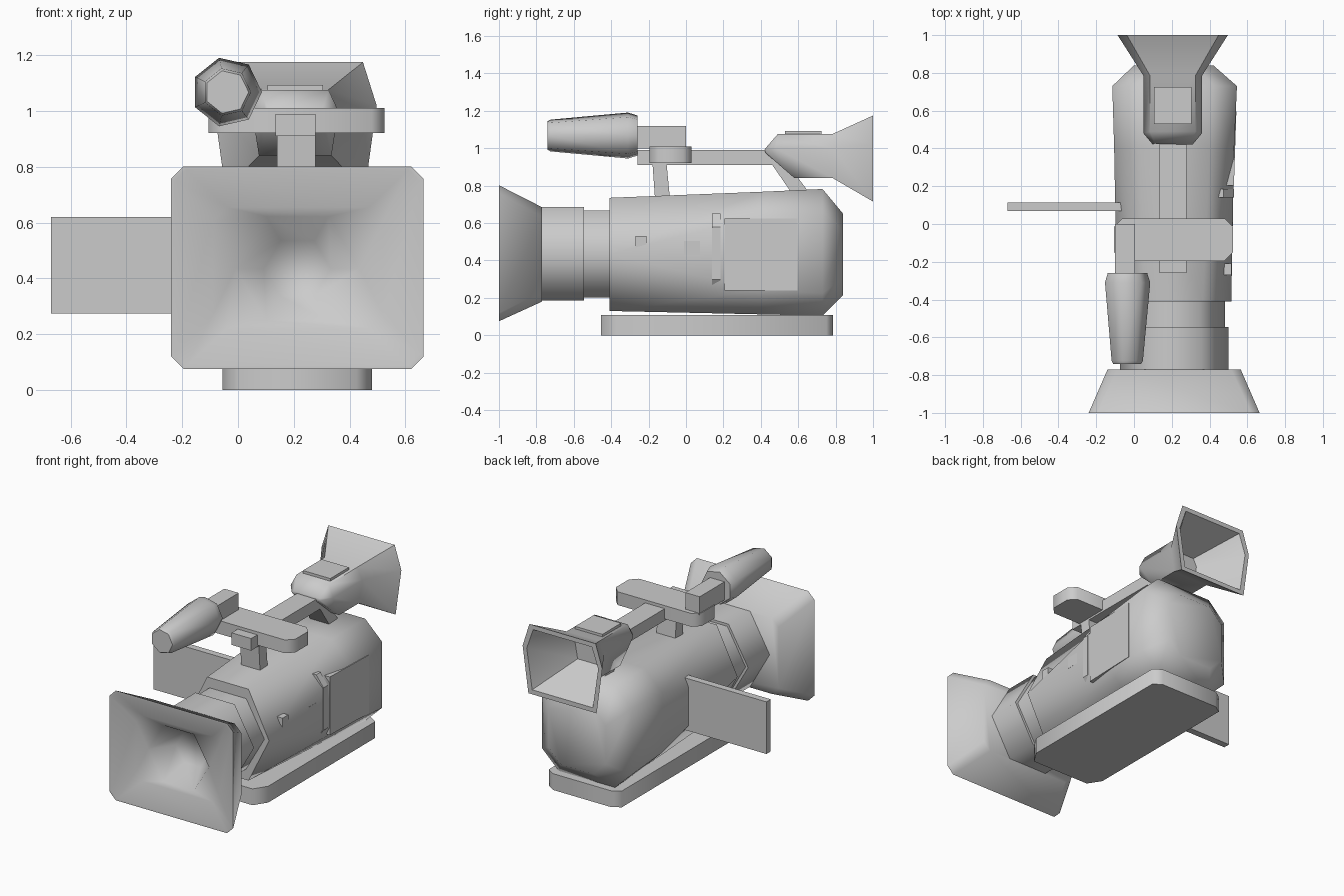
import bpy, bmesh, math

if "Cube" in bpy.data.objects:
    bpy.data.objects.remove(bpy.data.objects["Cube"])


def loft(name, rings, cap_start=True, cap_end=True, smooth=None):
    """Skin matching rings of points into one object."""
    bm = bmesh.new()
    vr = [[bm.verts.new(p) for p in r] for r in rings]
    n = len(rings[0])
    for a, b in zip(vr, vr[1:]):
        for i in range(n):
            j = (i + 1) % n
            bm.faces.new((a[i], a[j], b[j], b[i]))
    if cap_start:
        bm.faces.new(vr[0])
    if cap_end:
        bm.faces.new(vr[-1])
    bmesh.ops.remove_doubles(bm, verts=bm.verts[:], dist=0.0005)
    bmesh.ops.recalc_face_normals(bm, faces=bm.faces[:])
    me = bpy.data.meshes.new(name)
    bm.to_mesh(me)
    bm.free()
    ob = bpy.data.objects.new(name, me)
    bpy.context.collection.objects.link(ob)
    if smooth:
        bpy.ops.object.select_all(action='DESELECT')
        ob.select_set(True)
        bpy.context.view_layer.objects.active = ob
        bpy.ops.object.shade_smooth_by_angle(angle=math.radians(smooth))
    return ob


def oct_ring(y, x0, x1, z0, z1, cx, cz):
    """Rectangle with cut corners, standing across y."""
    return [(x0 + cx, y, z0), (x1 - cx, y, z0), (x1, y, z0 + cz), (x1, y, z1 - cz),
            (x1 - cx, y, z1), (x0 + cx, y, z1), (x0, y, z1 - cz), (x0, y, z0 + cz)]


def hex_ring(y, w, h, x=0.213, z=0.435):
    """Hexagon with its points left and right, stored as an 8-point ring."""
    return oct_ring(y, x - w, x + w, z - h, z + h, w / 2, h)


def box(name, x0, x1, y0, y1, z0, z1):
    return loft(name, [oct_ring(y, x0, x1, z0, z1, 0, 0) for y in (y0, y1)])


def plate(name, x0, x1, y0, y1, z0, z1, cx, cf, cb):
    """Flat slab with corners cut by cx across, cf at the front and cb at the back."""
    pts = [(x0 + cx, y0), (x1 - cx, y0), (x1, y0 + cf), (x1, y1 - cb),
           (x1 - cx, y1), (x0 + cx, y1), (x0, y1 - cb), (x0, y0 + cf)]
    return loft(name, [[(x, y, z) for x, y in pts] for z in (z0, z1)], smooth=65)


def side_profile(name, pts, x0, x1):
    return loft(name, [[(x, y, z) for y, z in pts] for x in (x0, x1)])


# Lens hood, shallow dished front with a recessed six-sided lens
loft("lens_hood", [
    hex_ring(-0.78, 0.12, 0.10),
    hex_ring(-0.925, 0.222, 0.187),
    oct_ring(-0.94, -0.09, 0.52, 0.22, 0.655, 0.05, 0.05),
    oct_ring(-1.0, -0.228, 0.653, 0.087, 0.79, 0.042, 0.042),
    oct_ring(-1.0, -0.24, 0.665, 0.075, 0.802, 0.045, 0.045),
    oct_ring(-0.77, -0.14, 0.565, 0.18, 0.685, 0.05, 0.05)], smooth=60)

# Hexagonal lens barrel in two steps
loft("lens_barrel", [
    hex_ring(-0.772, 0.287, 0.25), hex_ring(-0.545, 0.287, 0.25),
    hex_ring(-0.545, 0.268, 0.233), hex_ring(-0.40, 0.268, 0.233)], smooth=65)

# Main body, hexagon at front turning into a rounded block
loft("camera_body", [
    oct_ring(-0.41, -0.09, 0.515, 0.13, 0.735, 0.151, 0.3025),
    oct_ring(0.40, -0.105, 0.53, 0.112, 0.767, 0.13, 0.13),
    oct_ring(0.73, -0.115, 0.545, 0.105, 0.782, 0.125, 0.12),
    oct_ring(0.84, 0.0, 0.42, 0.215, 0.65, 0.09, 0.09)], smooth=60)

# Base plate and fold-out screen
plate("base_plate", -0.055, 0.48, -0.455, 0.785, 0, 0.108, 0.055, 0.085, 0.035)
box("flip_screen", -0.67, -0.05, 0.07, 0.115, 0.275, 0.62)

# Panels hugging the right side
loft("battery_door", [oct_ring(y, 0.44, x, 0.24, 0.625, 0, 0)
                      for y, x in ((0.205, 0.529), (0.595, 0.542))])
loft("side_strip", [[(x, y, z) for x, z in ((0.44, 0.21), (0.464, 0.21), (0.529, 0.297),
                                            (0.529, 0.578), (0.475, 0.65), (0.44, 0.65))]
                    for y in (0.14, 0.185)])
box("side_button", 0.44, 0.524, -0.01, 0.085, 0.43, 0.505)
box("front_button", 0.44, 0.516, -0.27, -0.21, 0.40, 0.53)

# Carrying handle with two posts
box("handle_bar", 0.135, 0.278, -0.26, 0.50, 0.91, 0.99)
side_profile("handle_front_post", [(-0.18, 0.93), (-0.105, 0.93), (-0.085, 0.72), (-0.165, 0.72)],
             0.14, 0.278)
side_profile("handle_rear_post", [(0.455, 0.92), (0.54, 0.92), (0.66, 0.76), (0.565, 0.76)],
             0.14, 0.278)

# Cross plate, microphone mount and microphone
plate("cross_plate", -0.105, 0.525, -0.195, 0.03, 0.922, 1.01, 0.045, 0.045, 0.045)
box("microphone_mount", -0.1, 0.005, -0.28, 0.0, 1.0, 1.12)
loft("microphone", [
    [(-0.04 + r * math.cos(i * math.tau / 7), y, 1.068 + r * math.sin(i * math.tau / 7))
     for i in range(7)]
    for y, r in ((-0.26, 0.11), (-0.31, 0.126), (-0.725, 0.087), (-0.74, 0.078))], smooth=55)


# Viewfinder: six-sided tube with sloped nose and hollow flared eyecup
def finder_ring(ys, top, mid, bottom):
    """ys, and (half width, height) at the top, shoulder and bottom."""
    rows = list(zip(ys, (top, mid, bottom)))
    right = [(0.205 + w, y, z) for y, (w, z) in rows]
    left = [(0.205 - w, y, z) for y, (w, z) in reversed(rows)]
    return right + left


loft("viewfinder", [
    finder_ring((0.425, 0.42, 0.425), (0.095, 1.0), (0.105, 0.99), (0.095, 0.975)),
    finder_ring((0.49, 0.48, 0.58), (0.12, 1.075), (0.155, 1.0), (0.13, 0.84)),
    finder_ring((0.785,) * 3, (0.12, 1.077), (0.155, 1.0), (0.13, 0.84)),
    finder_ring((1.0,) * 3, (0.243, 1.175), (0.292, 1.02), (0.25, 0.715)),
    finder_ring((1.0,) * 3, (0.215, 1.145), (0.262, 1.01), (0.222, 0.745)),
    finder_ring((0.72,) * 3, (0.08, 1.04), (0.105, 0.99), (0.085, 0.88))], smooth=60)
box("viewfinder_button", 0.105, 0.305, 0.53, 0.725, 1.06, 1.093)
